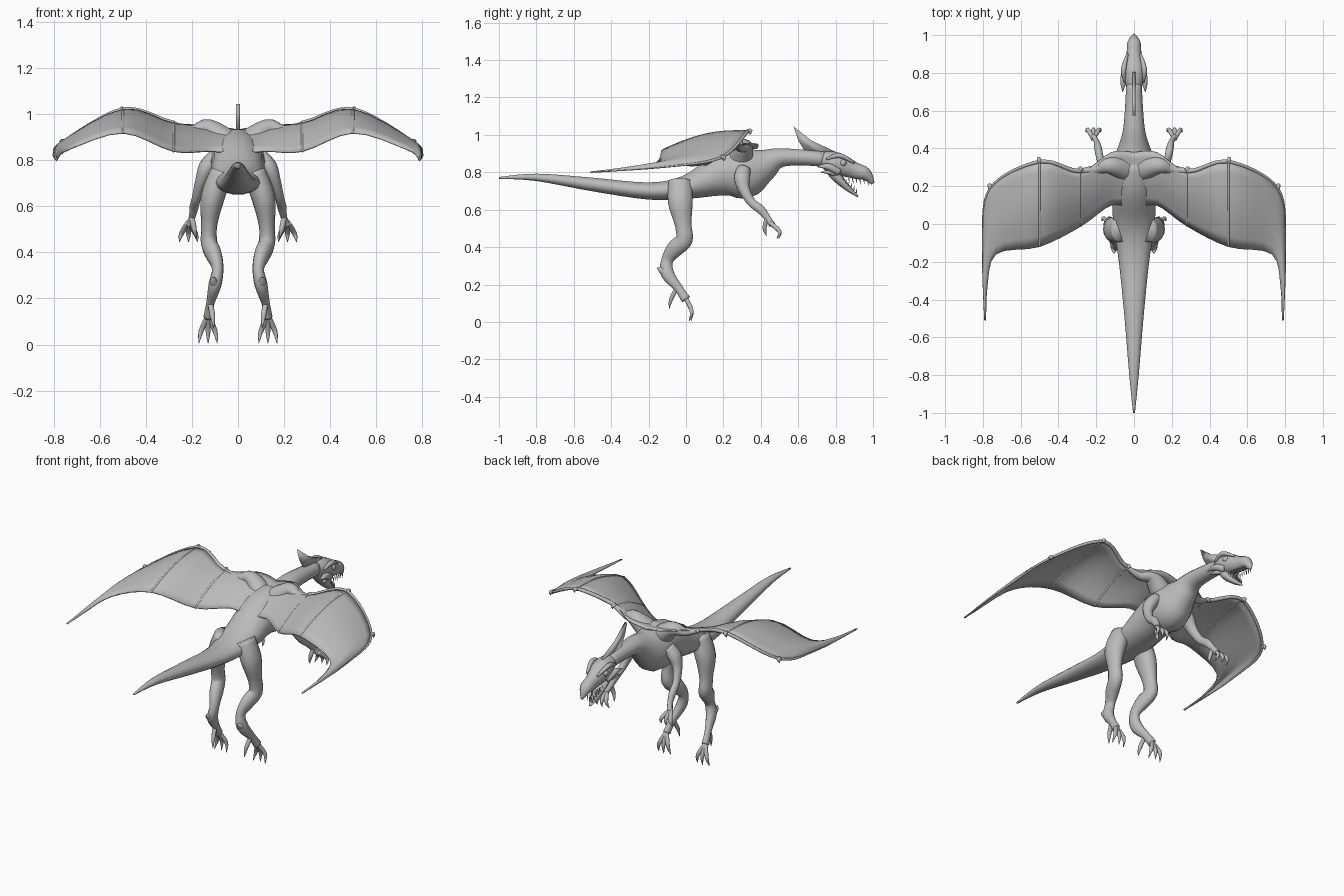
import bpy, bmesh, math
from mathutils import Vector

old = bpy.data.objects.get("Cube")
if old:
    bpy.data.objects.remove(old, do_unlink=True)

hide = bpy.data.materials.new("grey hide")
hide.use_nodes = True
hide.diffuse_color = (.5, .5, .5, 1)
shader = hide.node_tree.nodes["Principled BSDF"]
shader.inputs["Base Color"].default_value = hide.diffuse_color


def finish(name, bm, mirror, thickness=0):
    """Turn a bmesh into a smooth object, optionally mirrored and thickened."""
    bmesh.ops.recalc_face_normals(bm, faces=bm.faces)
    for face in bm.faces:
        face.smooth = True
    mesh = bpy.data.meshes.new(name)
    bm.to_mesh(mesh)
    bm.free()
    mesh.materials.append(hide)
    part = bpy.data.objects.new(name, mesh)
    bpy.context.collection.objects.link(part)
    if mirror:
        part.modifiers.new("mirror", 'MIRROR')
    if thickness:
        solid = part.modifiers.new("thickness", 'SOLIDIFY')
        solid.thickness = thickness
        solid.offset = 0


def spline(path, steps=4):
    """Smooth curve through points of any number of components."""
    padded = [path[0], *path, path[-1]]
    curve = []
    for before, start, end, after in zip(padded, padded[1:], padded[2:], padded[3:]):
        for step in range(steps):
            t = step / steps
            curve.append([
                b + t * ((c - a) / 2 + t * (a - 2.5 * b + 2 * c - d / 2
                                            + t * (1.5 * (b - c) + (d - a) / 2)))
                for a, b, c, d in zip(before, start, end, after)])
    curve.append(list(path[-1]))
    return curve


def bridge(bm, lines, closed):
    """Join neighbouring lines of vertices with quads."""
    for a, b in zip(lines, lines[1:]):
        for i in range(0 if closed else 1, len(a)):
            bm.faces.new((a[i - 1], a[i], b[i], b[i - 1]))


def limb(name, path, mirror=True, axis=(1, 0, 0), squash=1, sides=14):
    """Smooth tube along (x, y, z, width[, height]) points."""
    curve = spline(path)
    points = [Vector(p[:3]) for p in curve]
    bm = bmesh.new()
    rings = []
    for i, p in enumerate(points):
        along = points[min(i + 1, len(points) - 1)] - points[max(i - 1, 0)]
        along.normalize()
        u = Vector(axis)
        u = (u - along * u.dot(along)).normalized()
        v = along.cross(u) * curve[i][-1] * squash
        u = u * curve[i][3]
        angles = [math.tau * s / sides for s in range(sides)]
        rings.append([bm.verts.new(p + u * math.cos(a) + v * math.sin(a)) for a in angles])
    bridge(bm, rings, True)
    bm.faces.new(rings[0])
    bm.faces.new(rings[-1])
    finish(name, bm, mirror)


def claw(name, start, middle, end, radius=.012):
    """Bent digit that tapers to a sharp nail."""
    limb(name, [(*start, radius), (*middle, radius * .9), (*end, radius * .1)])


def digits(name, start, forward, drop):
    """Three splayed digits below a wrist or ankle."""
    root = Vector(start)
    for side in (-1, 0, 1):
        middle = root + Vector((side * .03, forward, -drop * .55))
        end = root + Vector((side * .04, forward * .9 - abs(side) * .01, -drop))
        claw(name, root, middle, end)


# Trunk with tail and neck
limb("body", [
    (0, -1, .77, .005, .005), (0, -.8, .773, .025, .02), (0, -.5, .735, .05, .037),
    (0, -.2, .7, .08, .047), (0, 0, .72, .11, .065), (0, .2, .79, .115, .12),
    (0, .32, .8, .115, .14), (0, .42, .84, .08, .09), (0, .52, .88, .055, .05),
    (0, .75, .87, .04, .04)], mirror=False)

# Head with open beak
limb("skull", [
    (0, .7, .88, .03, .03), (0, .8, .85, .06, .06), (0, .9, .81, .04, .045),
    (0, .96, .79, .035, .035), (0, 1, .74, .005, .01)], mirror=False)
limb("lower_jaw", [(0, .74, .84, .03), (0, .8, .78, .045), (0, .86, .72, .03),
                   (0, .92, .67, .008)], mirror=False, squash=.6)
limb("brow", [(.035, .9, .85, .006), (.055, .82, .89, .014), (.05, .75, .87, .005)])
claw("cheek_horn", (.04, .82, .8), (.055, .76, .83), (.06, .7, .83), .02)
claw("jaw_horn", (.035, .8, .79), (.05, .76, .8), (.06, .72, .8))

bm = bmesh.new()
bmesh.ops.create_uvsphere(bm, u_segments=16, v_segments=10, radius=.018)
bmesh.ops.translate(bm, verts=bm.verts, vec=(.046, .84, .85))
finish("eye", bm, True)

# Teeth along both jaws
for i in range(6):
    t = i / 5
    upper = Vector((.03 - t * .01, .87 + t * .1, .77 - t * .01))
    lower = Vector((.028 - t * .02, .84 + t * .07, .75 - t * .06))
    for name, root, rise in (("upper_tooth", upper, -.03), ("lower_tooth", lower, .03)):
        tip = root + Vector((0, .005, rise))
        limb(name, [(*root, .004), (*tip, .0005)], sides=6)

# Crest blade on the back of the head
bm = bmesh.new()
outline = [(.575, 1.045), (.67, .97), (.82, .9), (.74, .88), (.63, .92), (.6, .97)]
bm.faces.new([bm.verts.new((0, y, z)) for y, z in outline])
finish("crest", bm, False, .016)

# Wing membrane arched between its leading and trailing edges
lead = spline([(0, .38, .93), (.12, .38, .95), (.28, .28, .96), (.5, .33, 1.02),
               (.76, .19, .88), (.8, -.1, .83), (.79, -.51, .8)])
trail = spline([(0, .08, .83), (.12, .1, .84), (.28, -.01, .84), (.5, -.12, .92),
                (.73, -.16, .85), (.78, -.35, .81), (.785, -.51, .8)])
rows = 8
bm = bmesh.new()
grid = []
for front, back in zip(lead, trail):
    column = []
    for row in range(rows + 1):
        t = row / rows
        point = Vector(front).lerp(Vector(back), t)
        point.z += .07 * math.sin(math.pi * t) * abs(front[1] - back[1])
        column.append(point)
    grid.append(column)
bridge(bm, [[bm.verts.new(p) for p in column] for column in grid], False)
finish("wing_membrane", bm, True, .008)

# Wing arm, fingers along the leading edge, and ribs across the membrane
limb("wing_upper_arm", [(.04, .29, .87, .07), (.13, .31, .94, .045), (.2, .29, .93, .025),
                        (.29, .28, .96, .012)], axis=(0, 1, 0), squash=.9)
elbow, wrist, knuckle = 8, 12, 16
limb("wing_finger", [(*p, .012 - i * .0006) for i, p in enumerate(lead[elbow:])],
     axis=(0, 0, 1))
for joint in (elbow, wrist):
    limb("wing_rib", [(*p, .006) for p in grid[joint]])
for joint in (elbow, wrist, knuckle):
    base = Vector(lead[joint])
    claw("wing_knob", base, base + Vector((.005, .015, 0)), base + Vector((.01, .01, -.02)))

# Hind legs
limb("hind_leg", [
    (.07, -.03, .75, .05), (.11, -.03, .64, .052), (.125, -.015, .52, .035),
    (.125, -.01, .44, .036), (.105, -.06, .39, .035), (.088, -.1, .33, .025),
    (.1, -.1, .26, .028), (.12, -.04, .18, .018), (.13, 0, .12, .02)], squash=1.3)
claw("heel_spur", (.1, -.1, .25), (.105, -.13, .275), (.105, -.155, .29), .02)
claw("rear_toe", (.12, -.05, .18), (.11, -.08, .12), (.105, -.09, .07))
digits("toe", (.13, 0, .125), .03, .12)

# Arms
limb("arm", [
    (.1, .31, .82, .03), (.135, .3, .77, .036), (.16, .31, .71, .026),
    (.18, .35, .64, .02), (.19, .4, .6, .02), (.2, .44, .55, .014),
    (.215, .46, .52, .015)], squash=1.2)
claw("thumb", (.2, .43, .55), (.19, .42, .5), (.18, .43, .46))
digits("finger", (.215, .45, .53), .05, .085)
